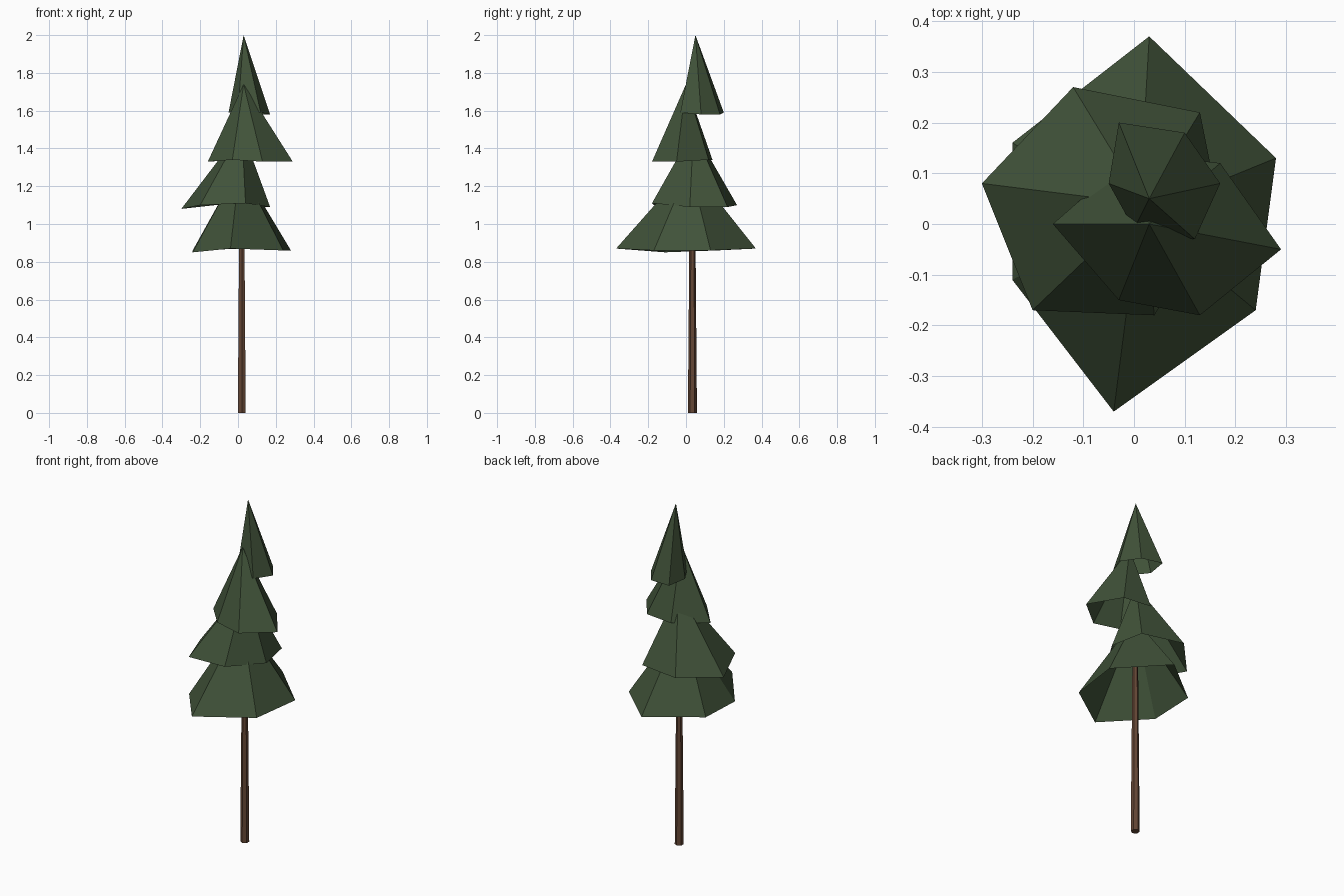
import bpy
import bmesh
from mathutils import Vector

if "Cube" in bpy.data.objects:
    bpy.data.objects.remove(bpy.data.objects["Cube"], do_unlink=True)


def make_material(name, color):
    mat = bpy.data.materials.new(name)
    mat.use_nodes = True
    mat.diffuse_color = color
    mat.node_tree.nodes["Principled BSDF"].inputs["Base Color"].default_value = color
    return mat


def finish_object(name, bm, mat):
    mesh = bpy.data.meshes.new(name)
    bm.normal_update()
    bm.to_mesh(mesh)
    bm.free()
    mesh.materials.append(mat)
    obj = bpy.data.objects.new(name, mesh)
    bpy.context.collection.objects.link(obj)
    return obj


def branch_tier(name, apex, rim, mat):
    """Open six-sided cone; the rim runs counter-clockwise seen from above."""
    bm = bmesh.new()
    tip = bm.verts.new(apex)
    ring = [bm.verts.new(point) for point in rim]
    for here, following in zip(ring, ring[1:] + ring[:1]):
        bm.faces.new((here, following, tip))
    return finish_object(name, bm, mat)


def tapered_trunk(name, base, top, base_radius, top_radius, mat):
    """Closed six-sided column whose axis leans from base to top."""
    bm = bmesh.new()
    axis = top - base
    bmesh.ops.create_cone(bm, cap_ends=True, segments=6, radius1=base_radius,
                          radius2=top_radius, depth=axis.z)
    for vert in bm.verts:
        share = vert.co.z / axis.z + 0.5
        vert.co = Vector((vert.co.x, vert.co.y, 0)) + base + axis * share
    return finish_object(name, bm, mat)


needle_green = make_material("needle green", (0.052, 0.085, 0.041, 1))
bark_brown = make_material("bark brown", (0.13, 0.063, 0.036, 1))

# Trunk, ending inside the lower branches
tapered_trunk("trunk", Vector((0.02, 0.034, 0)), Vector((0.02, 0.034, 1.2)),
              0.024, 0.014, bark_brown)

# Branch tiers from the ground up, each wind-bent in its own way
branch_tier("bottom_branches", (0.01, 0.02, 1.31), [
    (0.28, 0.13, 0.86), (0.03, 0.37, 0.87), (-0.24, 0.16, 0.86),
    (-0.24, -0.11, 0.85), (-0.04, -0.37, 0.87), (0.24, -0.17, 0.86),
], needle_green)

branch_tier("lower_branches", (0.02, 0.04, 1.5), [
    (0.17, 0.02, 1.09), (0.13, 0.22, 1.09), (-0.12, 0.27, 1.1),
    (-0.3, 0.08, 1.08), (-0.2, -0.17, 1.1), (0.04, -0.18, 1.11),
], needle_green)

branch_tier("upper_branches", (0.03, 0, 1.74), [
    (0.29, -0.05, 1.33), (0.17, 0.12, 1.34), (0, 0.14, 1.34),
    (-0.16, 0, 1.33), (-0.03, -0.15, 1.34), (0.13, -0.18, 1.33),
], needle_green)

branch_tier("top_branches", (0.03, 0.05, 2), [
    (0.17, 0.08, 1.58), (0.1, 0.18, 1.58), (-0.03, 0.2, 1.59),
    (-0.05, 0.08, 1.59), (0, -0.01, 1.6), (0.12, -0.03, 1.59),
], needle_green)
